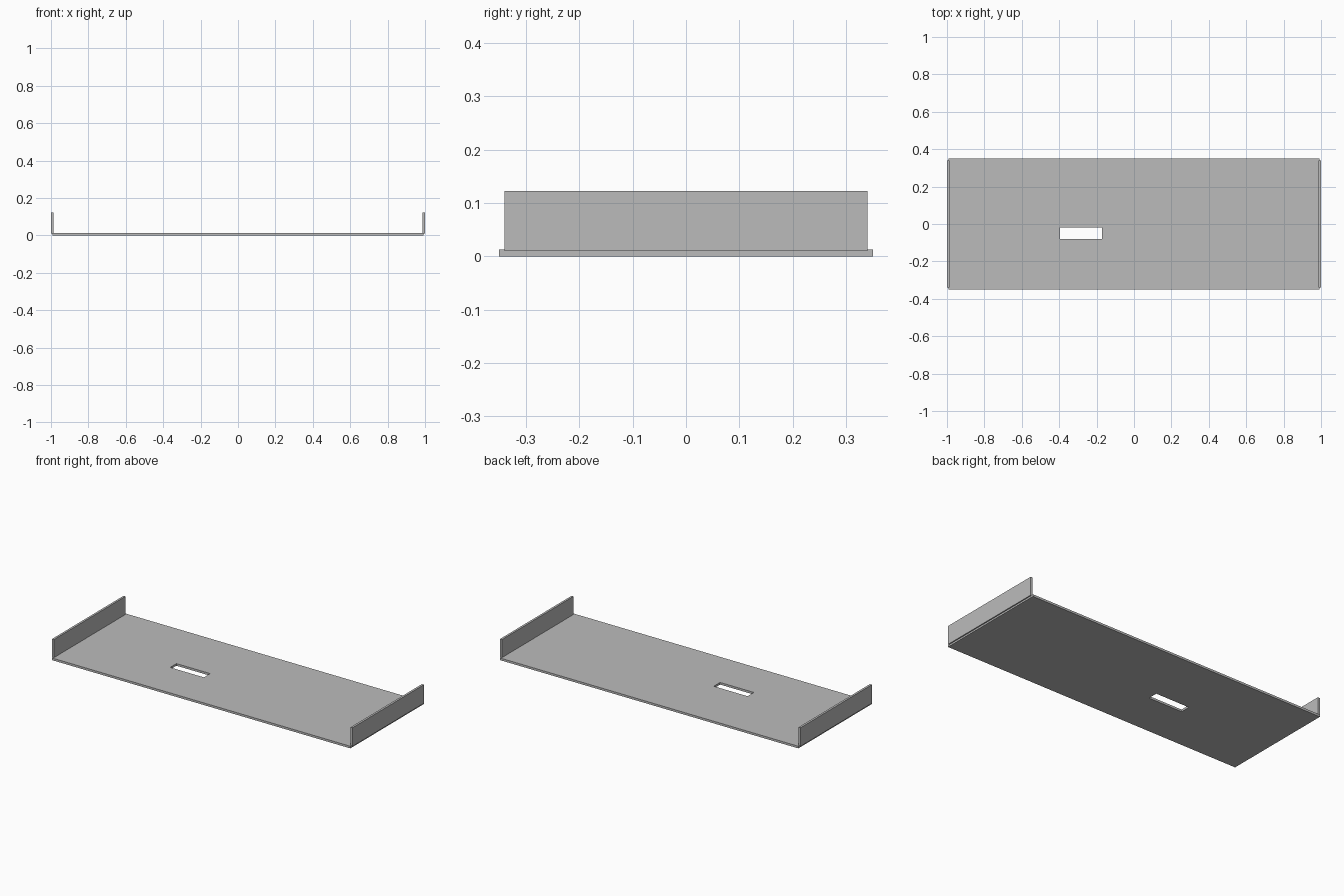
import bpy
import bmesh

cube = bpy.data.objects.get("Cube")
if cube:
    bpy.data.objects.remove(cube, do_unlink=True)

# Plain grey sheet metal
grey = bpy.data.materials.new("grey_metal")
grey.use_nodes = True
colour = (0.5, 0.5, 0.5, 1)
grey.diffuse_color = colour
grey.node_tree.nodes["Principled BSDF"].inputs["Base Color"].default_value = colour

THICK = 0.013
BASE_X, BASE_Y = 0.993, 0.35
FLANGE_Y, FLANGE_BOTTOM, FLANGE_TOP = 0.34, 0.01, 0.122
SLOT_X, SLOT_Y = (-0.396, -0.171), (-0.08, -0.02)


def add_object(name, bm):
    bmesh.ops.recalc_face_normals(bm, faces=bm.faces)
    mesh = bpy.data.meshes.new(name)
    bm.to_mesh(mesh)
    bm.free()
    mesh.materials.append(grey)
    obj = bpy.data.objects.new(name, mesh)
    bpy.context.collection.objects.link(obj)
    return obj


def box(name, low, high):
    bm = bmesh.new()
    bmesh.ops.create_cube(bm, size=1)
    for v in bm.verts:
        v.co = [h if c > 0 else l for c, l, h in zip(v.co, low, high)]
    return add_object(name, bm)


# Base plate: a grid of cells with the slot cell left open, then thickened
xs = (-BASE_X, *SLOT_X, BASE_X)
ys = (-BASE_Y, *SLOT_Y, BASE_Y)
bm = bmesh.new()
grid = [[bm.verts.new((x, y, 0)) for y in ys] for x in xs]
for i in range(3):
    for j in range(3):
        if (i, j) != (1, 1):
            bm.faces.new((grid[i][j], grid[i + 1][j],
                          grid[i + 1][j + 1], grid[i][j + 1]))
extruded = bmesh.ops.extrude_face_region(bm, geom=bm.faces[:])["geom"]
bmesh.ops.translate(bm, vec=(0, 0, THICK),
                    verts=[g for g in extruded if isinstance(g, bmesh.types.BMVert)])
add_object("base_plate", bm)

# Upright end flanges, slightly narrower than the plate
for name, side in (("left_flange", 1), ("right_flange", -1)):
    x_low, x_high = sorted((side * (1 - THICK), side))
    box(name, (x_low, -FLANGE_Y, FLANGE_BOTTOM), (x_high, FLANGE_Y, FLANGE_TOP))
